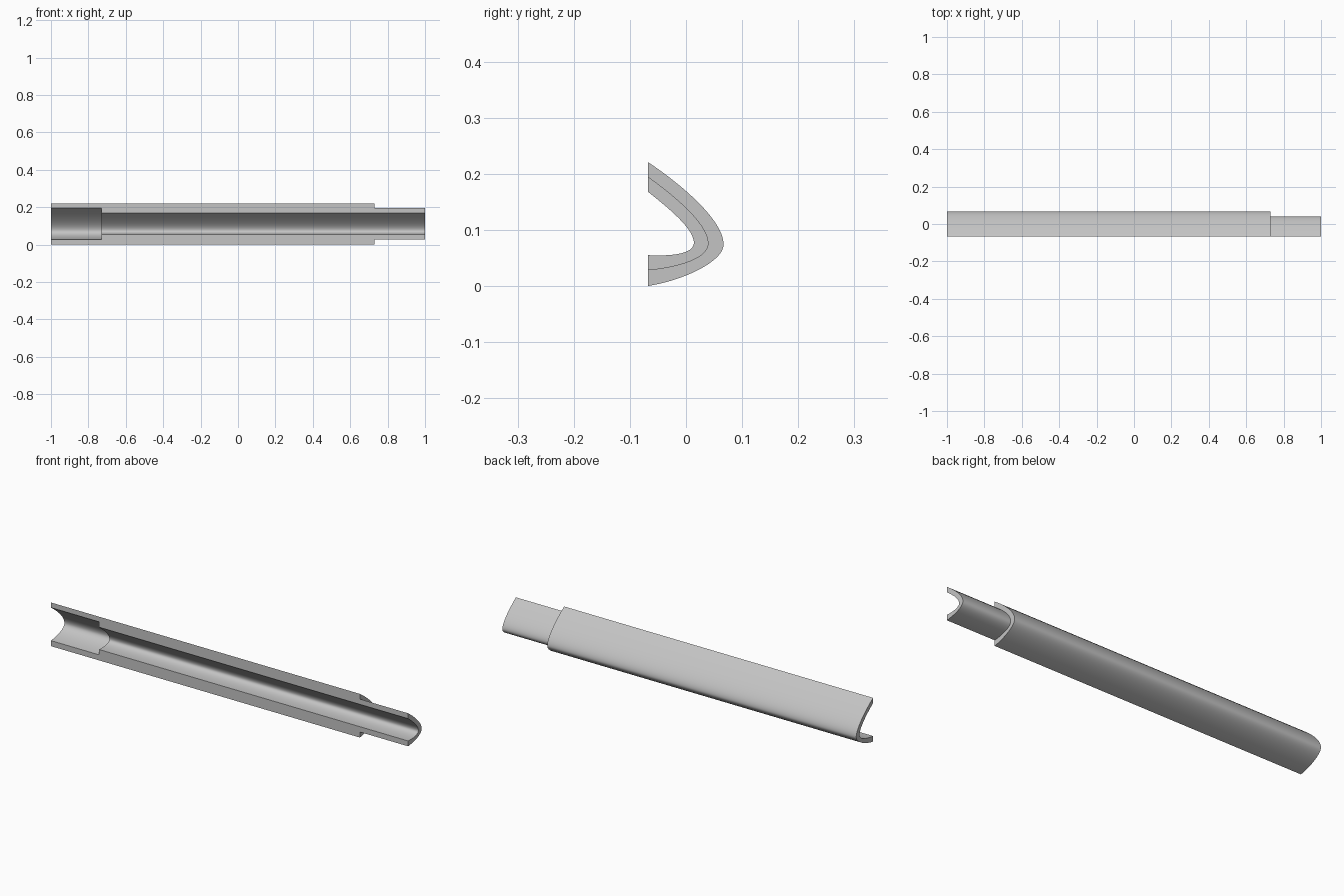
import bpy
import bmesh
import math
from mathutils import Vector
from mathutils.geometry import interpolate_bezier

cube = bpy.data.objects.get("Cube")
if cube:
    bpy.data.objects.remove(cube, do_unlink=True)

STEPS = 28      # samples per half of the curved wall
FRONT = -0.068  # plane of the open front
END, STEP = 1.0, 0.73


def wall_curve(top, handle_a, handle_b, apex, handle_c, handle_d, bottom):
    """Skewed arch in (y, z): top lip, round back, bottom lip."""
    a, b, c, d, e, f, g = [Vector((0, y, z)) for y, z in
                           (top, handle_a, handle_b, apex, handle_c, handle_d, bottom)]
    upper = interpolate_bezier(a, b, c, d, STEPS)
    lower = interpolate_bezier(d, e, f, g, STEPS)
    return upper + lower[1:]


# Three nested wall curves
outer = wall_curve((FRONT, 0.221), (0.002, 0.174), (0.067, 0.114), (0.067, 0.074),
                   (0.067, 0.045), (0.0, 0.011), (FRONT, 0.0))
middle = wall_curve((FRONT, 0.195), (-0.012, 0.155), (0.040, 0.108), (0.040, 0.076),
                    (0.040, 0.050), (-0.010, 0.033), (FRONT, 0.028))
inner = wall_curve((FRONT, 0.168), (-0.030, 0.138), (0.014, 0.102), (0.014, 0.077),
                   (0.014, 0.056), (-0.030, 0.053), (FRONT, 0.055))

# Lengthwise section: socket at one end, spigot at the other
section = [(-END, outer), (STEP, outer), (STEP, middle), (END, middle),
           (END, inner), (-STEP, inner), (-STEP, middle), (-END, middle)]

bm = bmesh.new()
rings = [[bm.verts.new((x, curve[i].y, curve[i].z)) for x, curve in section]
         for i in range(len(outer))]
count = len(section)
for r, s in zip(rings, rings[1:]):
    for k in range(count):
        n = (k + 1) % count
        bm.faces.new((r[k], r[n], s[n], s[k]))

# Flat lips along the open front
bm.faces.new(rings[0])
bm.faces.new(rings[-1])
bmesh.ops.recalc_face_normals(bm, faces=bm.faces)

mesh = bpy.data.meshes.new("channel_shell")
bm.to_mesh(mesh)
bm.free()
shell = bpy.data.objects.new("channel_shell", mesh)
bpy.context.collection.objects.link(shell)

# Single grey colour
grey = bpy.data.materials.new("light_grey")
grey.use_nodes = True
colour = (0.55, 0.55, 0.55, 1.0)
grey.diffuse_color = colour
grey.node_tree.nodes["Principled BSDF"].inputs["Base Color"].default_value = colour
mesh.materials.append(grey)

# Smooth curved walls, crisp steps and lips
bpy.ops.object.select_all(action="DESELECT")
shell.select_set(True)
bpy.context.view_layer.objects.active = shell
bpy.ops.object.shade_smooth_by_angle(angle=math.radians(30))
